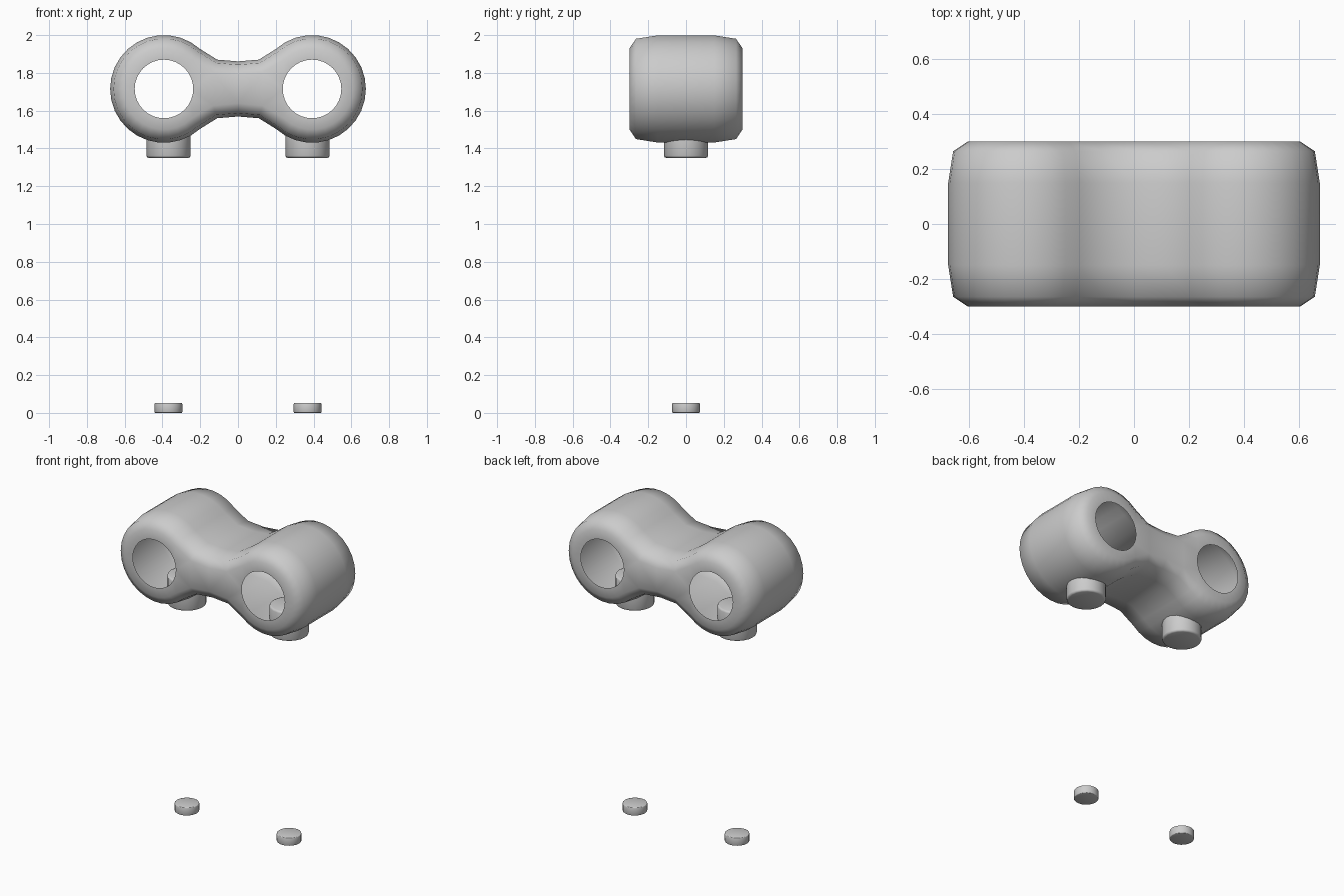
import bpy, bmesh, math
from mathutils import Vector

if "Cube" in bpy.data.objects:
    bpy.data.objects.remove(bpy.data.objects["Cube"])

CX, CZ, R, HOLE = 0.392, 1.715, 0.285, 0.155


def finish(name, bm, angle):
    bmesh.ops.recalc_face_normals(bm, faces=bm.faces[:])
    me = bpy.data.meshes.new(name)
    bm.to_mesh(me)
    bm.free()
    ob = bpy.data.objects.new(name, me)
    bpy.context.collection.objects.link(ob)
    bpy.ops.object.select_all(action='DESELECT')
    ob.select_set(True)
    bpy.context.view_layer.objects.active = ob
    bpy.ops.object.shade_smooth_by_angle(angle=math.radians(angle))
    return ob


def outline():
    # one rounded lobe plus half the waist, repeated by a half turn
    n, lim = 22, math.radians(132)
    half = [(0, -0.146), (0.11, -0.155)]
    for i in range(n + 1):
        a = -lim + 2 * lim * i / n
        half.append((CX + R * math.cos(a), R * math.sin(a)))
    half.append((0.11, 0.155))
    return [Vector(p) for p in half] + [Vector((-x, -z)) for x, z in half]


def inset(pts, d):
    out = []
    for i, p in enumerate(pts):
        t = (pts[(i + 1) % len(pts)] - pts[i - 1]).normalized()
        out.append(p + Vector((-t.y, t.x)) * d)
    return out


# Hollow double-barrel shell with rounded rims
bm = bmesh.new()
pts = outline()
levels = [(-0.3, 0.07), (-0.265, 0.018), (-0.15, 0), (0.15, 0), (0.265, 0.018), (0.3, 0.07)]
loops = []
for y, d in levels:
    loops.append([bm.verts.new((p.x, y, CZ + p.y)) for p in inset(pts, d)])
n = len(pts)
for a, b in zip(loops, loops[1:]):
    for i in range(n):
        j = (i + 1) % n
        bm.faces.new((a[i], a[j], b[j], b[i]))

# Flat end faces with two round openings each
for loop, y in ((loops[0], -0.3), (loops[-1], 0.3)):
    edges = [bm.edges.get((loop[i], loop[(i + 1) % n])) for i in range(n)]
    for s in (-1, 1):
        ring = [bm.verts.new((s * CX + HOLE * math.cos(k * math.tau / 32), y,
                              CZ + HOLE * math.sin(k * math.tau / 32))) for k in range(32)]
        edges += [bm.edges.new((ring[k], ring[(k + 1) % 32])) for k in range(32)]
    bmesh.ops.triangle_fill(bm, edges=edges, use_beauty=True, use_dissolve=False,
                            normal=(0, -1 if y < 0 else 1, 0))
finish("double_barrel_body", bm, 60)


# Short round pegs and loose discs below them
def puck(name, x, r, z0, z1, bevel):
    bm = bmesh.new()
    bmesh.ops.create_cone(bm, cap_ends=True, segments=20, radius1=r, radius2=r, depth=z1 - z0)
    rim = [e for e in bm.edges if abs(e.verts[0].co.z - e.verts[1].co.z) < 1e-5]
    bmesh.ops.bevel(bm, geom=rim, offset=bevel, segments=2, profile=0.5, affect='EDGES')
    bmesh.ops.translate(bm, verts=bm.verts[:], vec=(x, 0, (z0 + z1) / 2))
    finish(name, bm, 50)


for side, s in (("left", -1), ("right", 1)):
    puck("peg_" + side, s * 0.368, 0.117, 1.35, 1.54, 0.012)
    puck("disc_" + side, s * 0.368, 0.073, 0.0, 0.052, 0.004)
